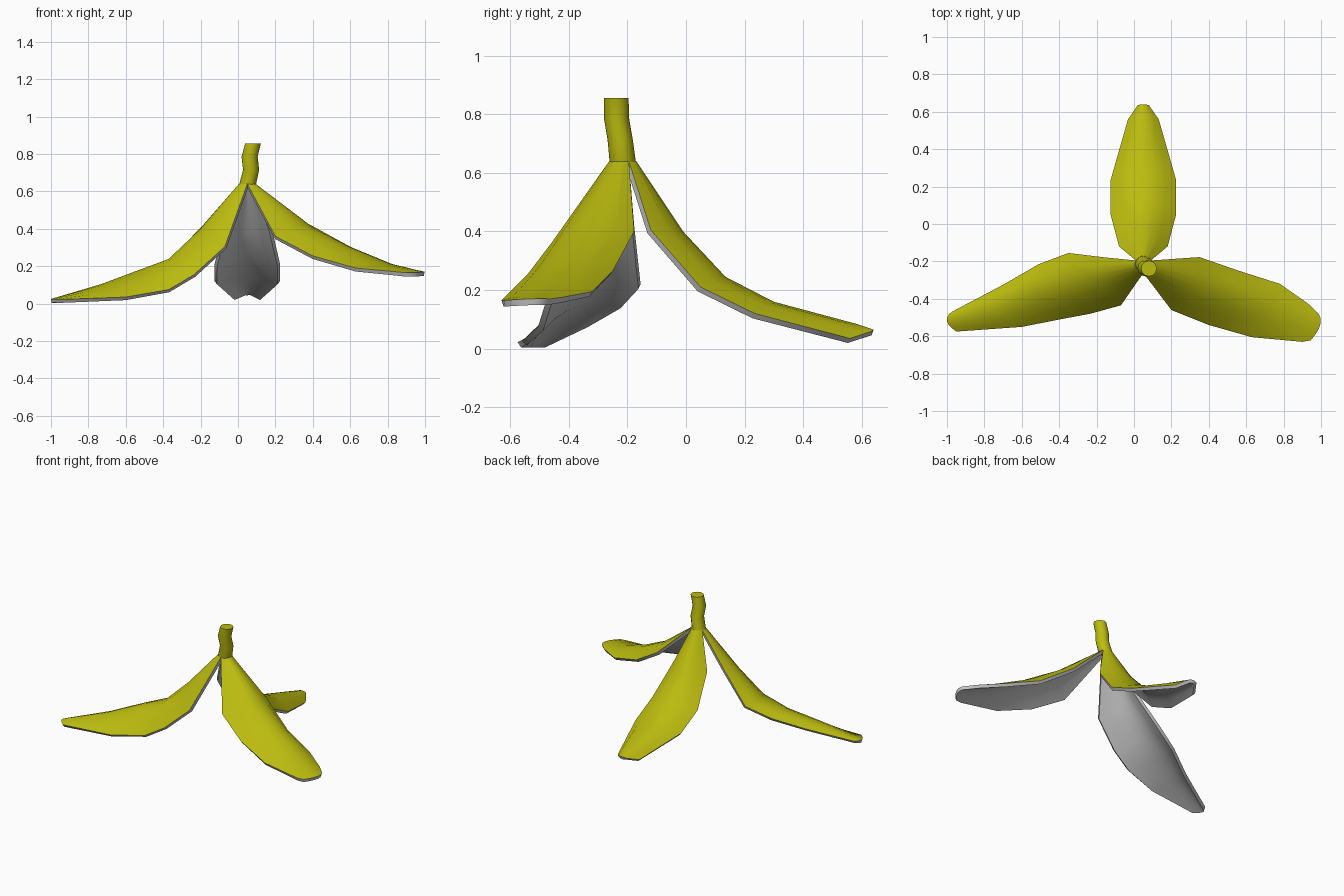
import bpy, bmesh
from math import cos, sin, tau, radians
from mathutils import Vector

if "Cube" in bpy.data.objects:
    bpy.data.objects.remove(bpy.data.objects["Cube"])


def material(name, rgb):
    m = bpy.data.materials.new(name)
    m.diffuse_color = (*rgb, 1)
    m.use_nodes = True
    m.node_tree.nodes["Principled BSDF"].inputs["Base Color"].default_value = m.diffuse_color
    return m


SKIN = material("yellow_skin", (0.5, 0.5, 0.005))
PITH = material("grey_pith", (0.6, 0.6, 0.6))
COLS = 6


def make_object(name, bm, mats):
    me = bpy.data.meshes.new(name)
    bm.to_mesh(me)
    bm.free()
    for m in mats:
        me.materials.append(m)
    ob = bpy.data.objects.new(name, me)
    bpy.context.collection.objects.link(ob)
    bpy.ops.object.select_all(action='DESELECT')
    ob.select_set(True)
    bpy.context.view_layer.objects.active = ob
    return ob


def bridge(bm, a, b):
    for i in range(len(a) - 1):
        bm.faces.new((a[i], a[i + 1], b[i + 1], b[i]))


def petal(name, stations):
    """Loft arched sections: each station is (edge, ridge, edge)."""
    bm = bmesh.new()
    rows = []
    for s in stations:
        a, r, b = map(Vector, s)
        row = []
        for i in range(COLS + 1):
            t = i / COLS
            row.append(bm.verts.new(a * (2 * (t - .5) * (t - 1))
                                    + r * (4 * t * (1 - t)) + b * (2 * t * (t - .5))))
        rows.append(row)
    for a, b in zip(rows, rows[1:]):
        bridge(bm, a, b)
    bm.normal_update()
    if sum(f.normal.z * f.calc_area() for f in bm.faces) < 0:
        bmesh.ops.reverse_faces(bm, faces=bm.faces[:])
    ob = make_object(name, bm, (SKIN, PITH))
    # grey inner layer and rim
    sol = ob.modifiers.new("thickness", 'SOLIDIFY')
    sol.thickness = 0.022
    sol.offset = -1
    sol.material_offset = 1
    sol.material_offset_rim = 1
    bpy.ops.object.modifier_apply(modifier=sol.name)
    bpy.ops.object.shade_smooth_by_angle(angle=radians(45))


# back petal, symmetric about x = 0.05: (half width, edge y, edge z, ridge y, ridge z)
back = [(.04, -.195, .64, -.17, .64), (.13, -.12, .405, -.01, .40),
        (.175, .05, .21, .135, .245), (.175, .235, .12, .30, .16),
        (.082, .56, .035, .58, .085), (.03, .635, .06, .64, .065)]
petal("back_petal", [((.05 - w, y, z), (.05, ry, rz), (.05 + w, y, z))
                     for w, y, z, ry, rz in back])

# right petal: front edge, ridge, back edge
petal("right_petal", [
    ((.05, -.262, .64), (.09, -.235, .64), (.09, -.195, .64)),
    ((.20, -.46, .36), (.36, -.34, .425), (.35, -.177, .40)),
    ((.40, -.54, .255), (.59, -.41, .305), (.56, -.25, .265)),
    ((.63, -.605, .19), (.81, -.48, .213), (.78, -.32, .195)),
    ((.90, -.63, .165), (.95, -.535, .18), (.93, -.425, .175)),
    ((.945, -.622, .165), (.998, -.53, .17), (.97, -.463, .17))])

# left petal, hanging lower
petal("left_petal", [
    ((.05, -.262, .64), (.01, -.235, .64), (.01, -.195, .64)),
    ((-.07, -.435, .305), (-.19, -.31, .385), (-.17, -.177, .42)),
    ((-.235, -.48, .155), (-.36, -.33, .232), (-.35, -.155, .22)),
    ((-.37, -.505, .075), (-.53, -.37, .167), (-.51, -.215, .155)),
    ((-.60, -.55, .035), (-.72, -.45, .10), (-.70, -.325, .09)),
    ((-.95, -.575, .022), (-1.0, -.52, .025), (-.975, -.47, .022))])

# stem, a slightly wavy tube
SIDES = 12
bm = bmesh.new()
rings = []
for x, y, z, r in [(.05, -.215, .63, .045), (.07, -.225, .715, .043),
                   (.062, -.237, .785, .043), (.08, -.238, .855, .042)]:
    rings.append([bm.verts.new((x + r * cos(tau * i / SIDES),
                                y + r * sin(tau * i / SIDES), z)) for i in range(SIDES)])
for a, b in zip(rings, rings[1:]):
    bridge(bm, a + a[:1], b + b[:1])
bm.faces.new(rings[-1])
bm.faces.new(rings[0][::-1])
make_object("stem", bm, (SKIN,))
bpy.ops.object.shade_smooth_by_angle(angle=radians(45))
